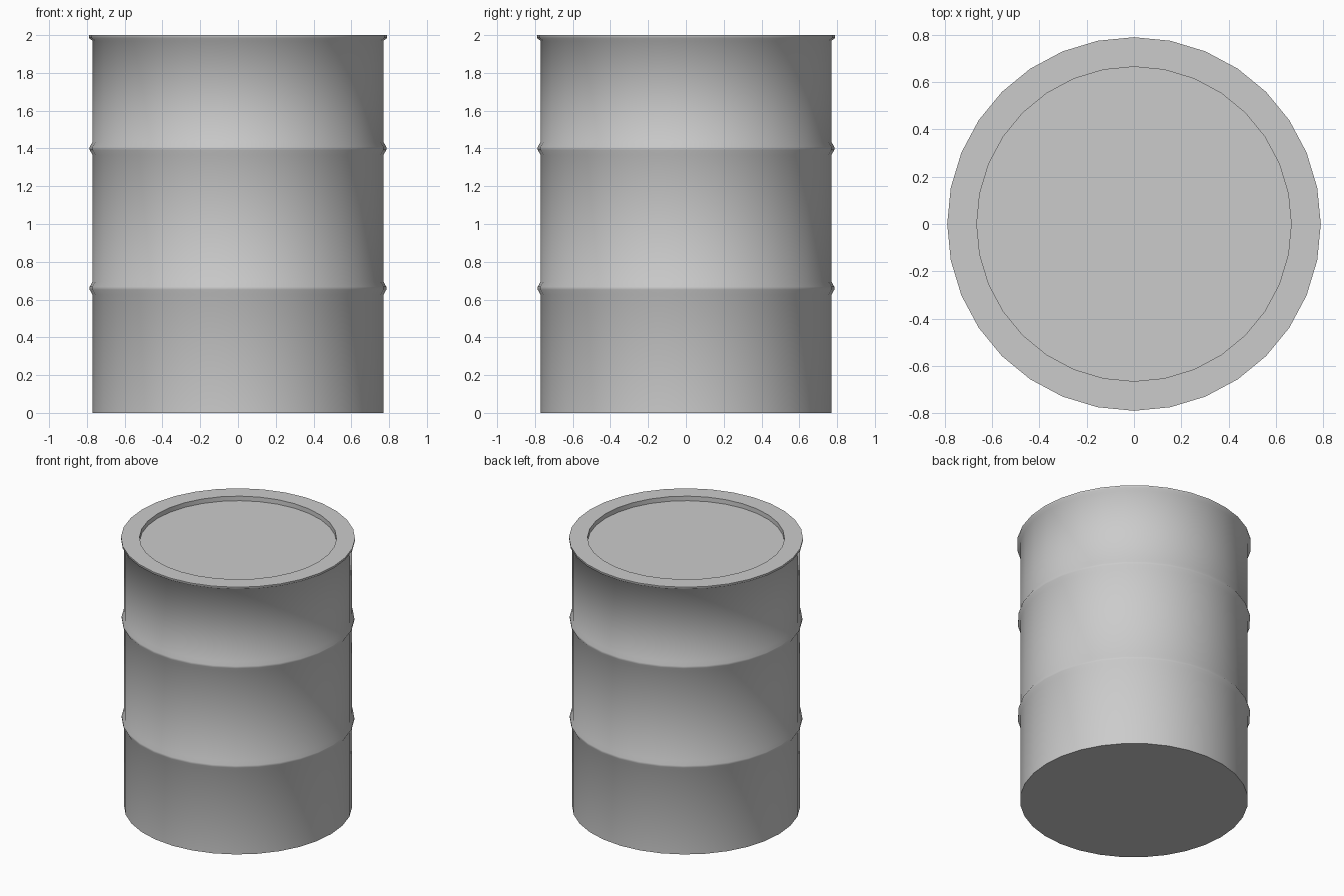
import bpy, bmesh, math

if "Cube" in bpy.data.objects:
    bpy.data.objects.remove(bpy.data.objects["Cube"])

SIDES = 32

steel = bpy.data.materials.new("light_grey_steel")
steel.diffuse_color = (0.6, 0.6, 0.6, 1)
steel.use_nodes = True
steel.node_tree.nodes["Principled BSDF"].inputs["Base Color"].default_value = steel.diffuse_color


def ridge(z):
    """Rolled hoop around the drum wall."""
    return [(0.77, z - 0.035), (0.785, z - 0.008), (0.785, z + 0.008), (0.77, z + 0.035)]


# Outer wall with two hoops, flared rim and recessed lid
profile = [(0.77, 0.0), *ridge(0.66), *ridge(1.40),
           (0.77, 1.97), (0.79, 1.985), (0.79, 2.0), (0.665, 2.0), (0.665, 1.966)]

bm = bmesh.new()
rings = []
for r, z in profile:
    rings.append([bm.verts.new((r * math.cos(2 * math.pi * i / SIDES),
                                r * math.sin(2 * math.pi * i / SIDES), z))
                  for i in range(SIDES)])
for low, high in zip(rings, rings[1:]):
    for i in range(SIDES):
        j = (i + 1) % SIDES
        bm.faces.new((low[i], low[j], high[j], high[i]))

# Base and lid
bm.faces.new(rings[0][::-1])
bm.faces.new(rings[-1])

mesh = bpy.data.meshes.new("drum")
bm.to_mesh(mesh)
bm.free()
mesh.materials.append(steel)
drum = bpy.data.objects.new("drum", mesh)
bpy.context.collection.objects.link(drum)

# Smooth wall with crisp rim and base edges
bpy.context.view_layer.objects.active = drum
drum.select_set(True)
bpy.ops.object.shade_smooth_by_angle(angle=math.radians(60))
